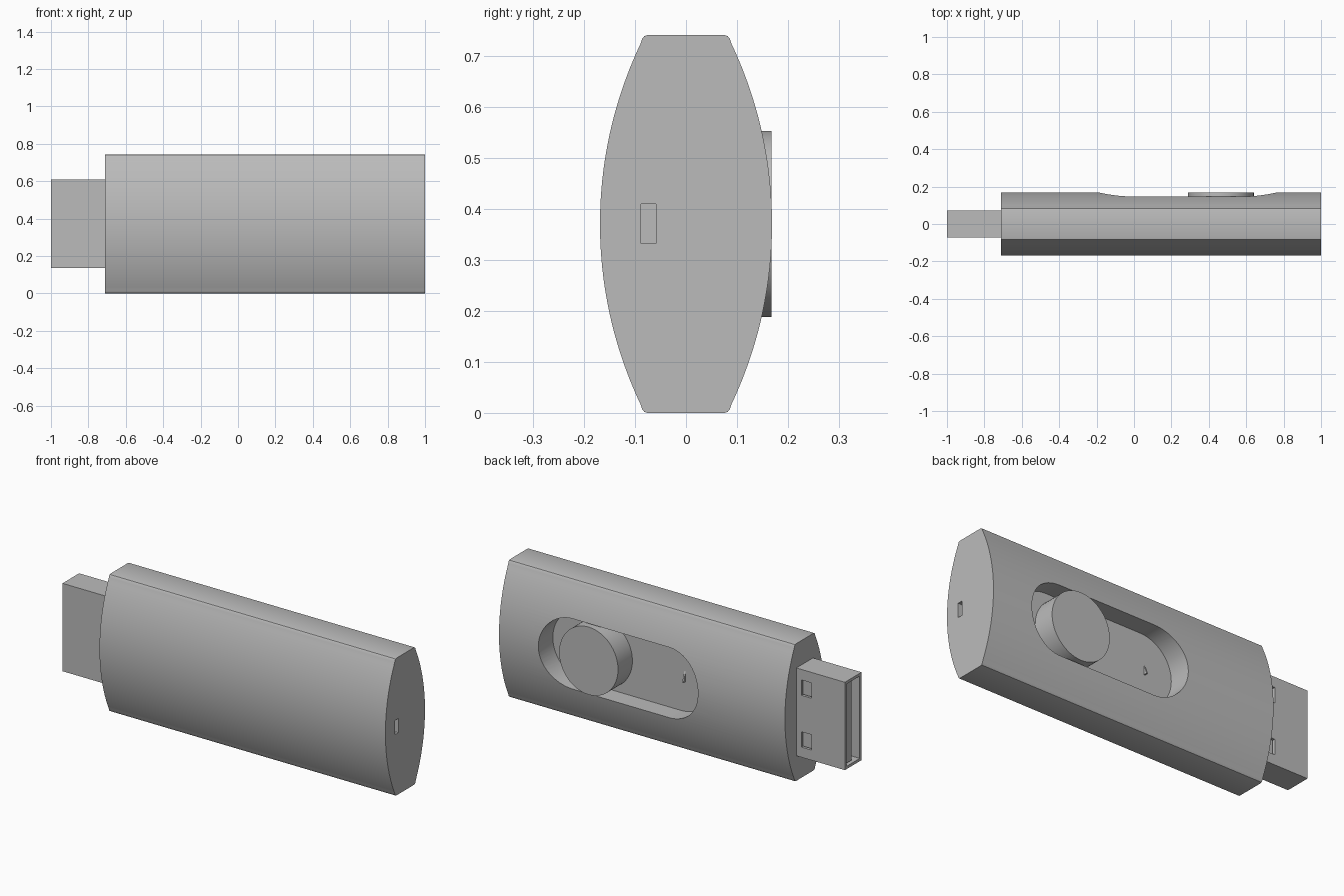
import bpy, bmesh, math
from mathutils import Matrix, Vector

cube = bpy.data.objects.get("Cube")
if cube:
    bpy.data.objects.remove(cube)

grey = bpy.data.materials.new("mid grey")
grey.use_nodes = True
colour = (0.5, 0.5, 0.5, 1)
grey.diffuse_color = colour
grey.node_tree.nodes["Principled BSDF"].inputs["Base Color"].default_value = colour

MID = 0.371  # height of the long axis


def prism(name, points, depth):
    """Extrude a closed outline of 3D points by a vector."""
    bm = bmesh.new()
    face = bm.faces.new([bm.verts.new(p) for p in points])
    grown = bmesh.ops.extrude_face_region(bm, geom=[face])
    verts = [v for v in grown["geom"] if isinstance(v, bmesh.types.BMVert)]
    bmesh.ops.translate(bm, verts=verts, vec=depth)
    bmesh.ops.recalc_face_normals(bm, faces=bm.faces)
    mesh = bpy.data.meshes.new(name)
    bm.to_mesh(mesh)
    bm.free()
    mesh.materials.append(grey)
    obj = bpy.data.objects.new(name, mesh)
    bpy.context.collection.objects.link(obj)
    return obj


def box(name, x, y, z):
    outline = [(x[0], y[0], z[0]), (x[1], y[0], z[0]), (x[1], y[0], z[1]), (x[0], y[0], z[1])]
    return prism(name, outline, (0, y[1] - y[0], 0))


def stadium(x0, x1, rx, rz, y, steps=32):
    """Outline of two half ellipses around x0 and x1 joined by straight sides."""
    points = []
    for cx, start in ((x1, -math.pi / 2), (x0, math.pi / 2)):
        for i in range(steps + 1):
            a = start + math.pi * i / steps
            p = Vector((cx + rx * math.cos(a), y, MID + rz * math.sin(a)))
            if not points or min((p - q).length for q in points) > 1e-5:
                points.append(p)
    return points


def activate(obj):
    bpy.ops.object.select_all(action="DESELECT")
    obj.select_set(True)
    bpy.context.view_layer.objects.active = obj


def cut(obj, cutter):
    cutter.hide_render = True
    mod = obj.modifiers.new("cut", "BOOLEAN")
    mod.operation = "DIFFERENCE"
    mod.solver = "EXACT"
    mod.object = cutter
    activate(obj)
    bpy.ops.object.modifier_apply(modifier=mod.name)
    bpy.data.objects.remove(cutter)


def smooth(obj):
    activate(obj)
    bpy.ops.object.shade_smooth_by_angle(angle=math.radians(30))


# Body: bowed front and back, flat top and bottom with small rounded corners
RADIUS, REACH, STEPS = 0.827, 0.355, 40
side = []
for i in range(STEPS + 1):
    z = -REACH + 2 * REACH * i / STEPS
    side.append((0.169 - RADIUS + math.sqrt(RADIUS ** 2 - z ** 2), z))
corner = [(0.086, 0.364), (0.082, 0.369), (0.076, 0.371)]
half = [(y, -z) for y, z in reversed(corner)] + side + corner
profile = half + [(-y, -z) for y, z in half]
body = prism("body", [(-0.71, y, MID + z) for y, z in profile], (1.71, 0, 0))

# Slider pocket in the back and cord slot in the end
FLOOR = 0.045
cut(body, prism("pocket_cutter", stadium(0.0, 0.575, 0.19, 0.19, FLOOR), (0, 0.3, 0)))
cut(body, box("slot_cutter", (0.95, 1.1), (-0.088, -0.059), (0.333, 0.41)))
smooth(body)

# Round slider button standing in the pocket
button = prism("slider_button", stadium(0.465, 0.465, 0.176, 0.183, FLOOR - 0.01),
               (0, 0.178 - FLOOR, 0))
smooth(button)

# Small wedge stop on the pocket floor
prism("slider_stop", [(-0.03, FLOOR, 0.345), (-0.03, FLOOR, 0.40), (-0.03, FLOOR + 0.02, 0.345)],
      (0.008, 0, 0))

# Plug: hollow metal shell with two latch windows on the back
shell = box("plug_shell", (-1.0, -0.70), (-0.071, 0.071), (0.135, 0.61))
cut(shell, box("mouth_cutter", (-1.1, -0.72), (-0.056, 0.056), (0.15, 0.595)))
for low in (0.19, 0.47):
    cut(shell, box("window_cutter", (-0.80, -0.74), (0.03, 0.1), (low, low + 0.083)))

# Contact tongue inside the shell, with four contact strips
box("plug_tongue", (-0.985, -0.71), (-0.005, 0.045), (0.155, 0.59))
for i in range(4):
    z = MID + (i - 1.5) * 0.105
    box("contact_strip", (-0.975, -0.72), (-0.011, -0.003), (z - 0.02, z + 0.02))
